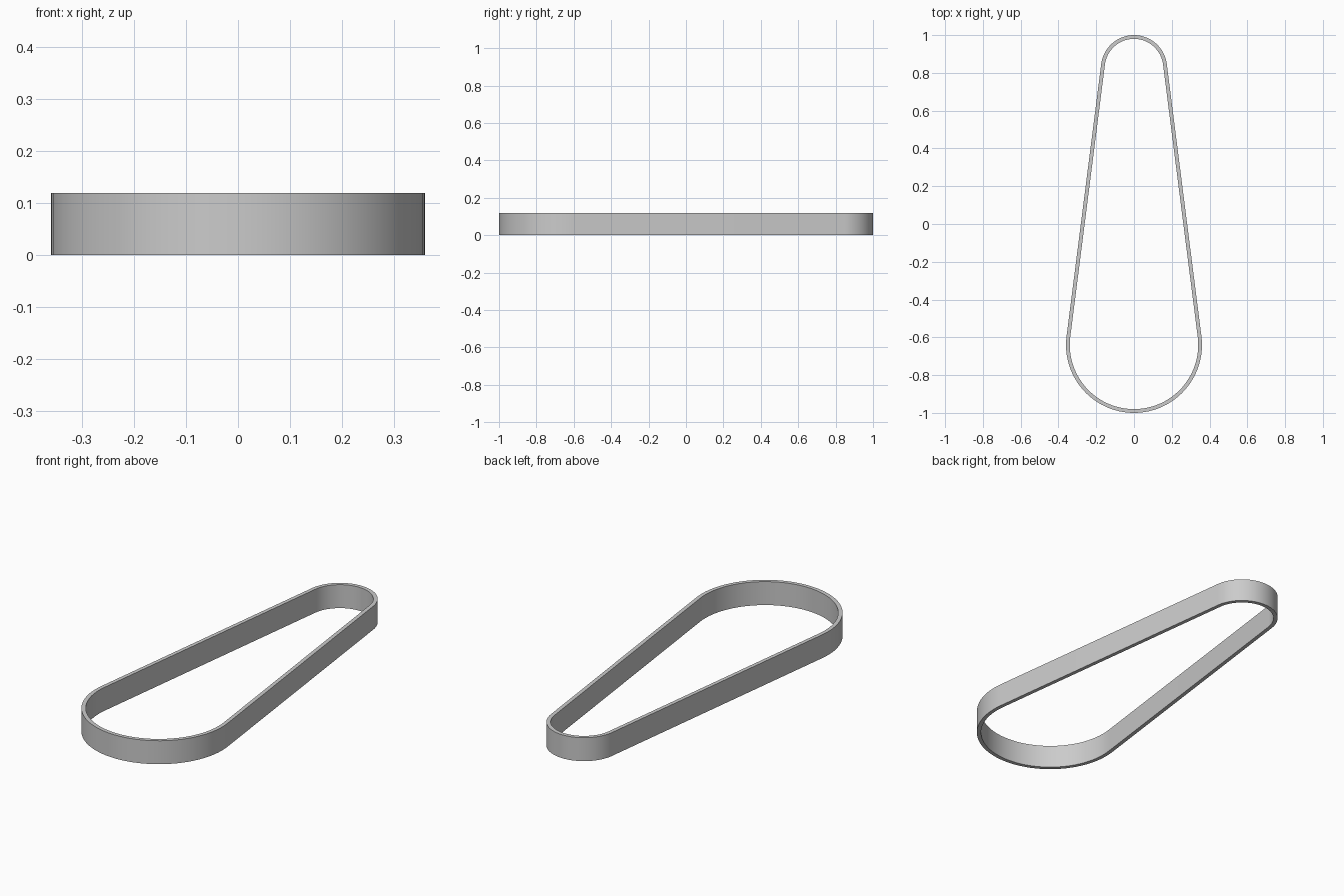
import bpy, bmesh, math

cube = bpy.data.objects.get("Cube")
if cube:
    bpy.data.objects.remove(cube, do_unlink=True)

HEIGHT, WALL = 0.12, 0.02
BIG_R, SMALL_R = 0.36, 0.175
BIG_Y, SMALL_Y = -1 + BIG_R, 1 - SMALL_R
STEPS = 48

# Tilt of the straight runs, tangent to both end arcs
tilt = math.asin((BIG_R - SMALL_R) / (SMALL_Y - BIG_Y))


def outline(inset):
    """Two arcs joined by their common tangents, counter-clockwise."""
    points = []
    for radius, y, start, end in (
        (SMALL_R, SMALL_Y, tilt, math.pi - tilt),
        (BIG_R, BIG_Y, math.pi - tilt, 2 * math.pi + tilt),
    ):
        for i in range(STEPS + 1):
            a = start + (end - start) * i / STEPS
            r = radius - inset
            points.append((r * math.cos(a), y + r * math.sin(a)))
    return points


# Belt: rectangular wall section swept around the outline
bm = bmesh.new()
loops = [[bm.verts.new((x, y, z)) for x, y in outline(inset)]
         for inset, z in ((0, 0), (0, HEIGHT), (WALL, HEIGHT), (WALL, 0))]
count = len(loops[0])
for k in range(4):
    a, b = loops[k], loops[(k + 1) % 4]
    for i in range(count):
        j = (i + 1) % count
        bm.faces.new((a[i], a[j], b[j], b[i]))
bmesh.ops.recalc_face_normals(bm, faces=bm.faces)
mesh = bpy.data.meshes.new("belt_loop")
bm.to_mesh(mesh)
bm.free()

belt = bpy.data.objects.new("belt_loop", mesh)
bpy.context.collection.objects.link(belt)

# Single grey finish
grey = bpy.data.materials.new("light_grey")
grey.use_nodes = True
colour = (0.6, 0.6, 0.6, 1)
grey.diffuse_color = colour
grey.node_tree.nodes["Principled BSDF"].inputs["Base Color"].default_value = colour
mesh.materials.append(grey)

bpy.ops.object.select_all(action="DESELECT")
belt.select_set(True)
bpy.context.view_layer.objects.active = belt
bpy.ops.object.shade_smooth_by_angle(angle=math.radians(30))
